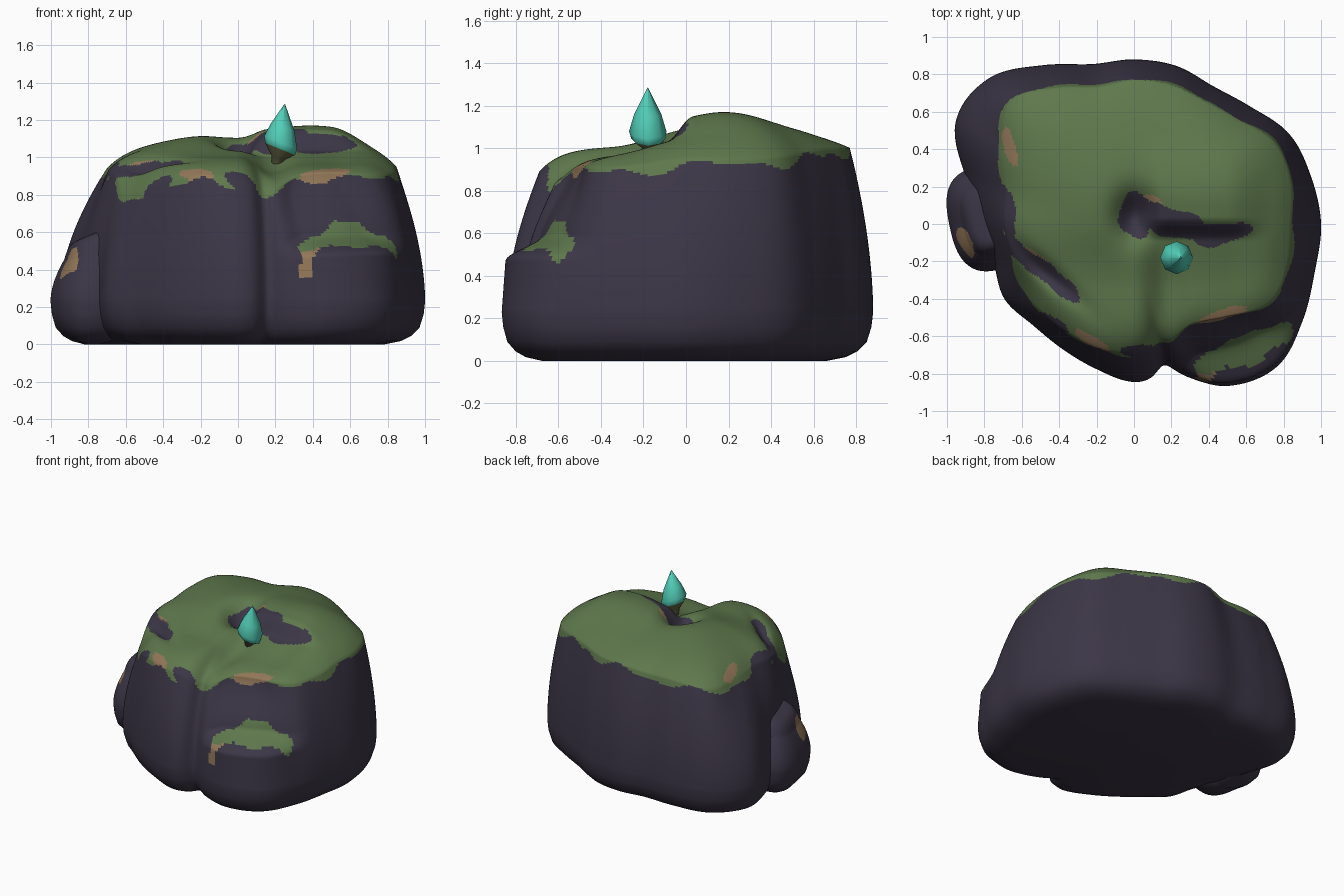
import bpy, bmesh, math
from math import sin, cos, pi, exp, hypot, atan2, radians

cube = bpy.data.objects.get("Cube")
if cube:
    bpy.data.objects.remove(cube, do_unlink=True)


def material(name, rgb):
    m = bpy.data.materials.new(name)
    m.use_nodes = True
    m.diffuse_color = (*rgb, 1)
    m.node_tree.nodes["Principled BSDF"].inputs["Base Color"].default_value = (*rgb, 1)
    return m


ROCK, MOSS, EARTH = range(3)
ground_mats = [material("dark stone", (0.045, 0.037, 0.062)),
               material("green moss", (0.112, 0.187, 0.073)),
               material("tan earth", (0.29, 0.187, 0.1))]
crystal_mats = [material("teal crystal", (0.085, 0.62, 0.48)),
                material("olive stem", (0.11, 0.11, 0.05))]


def cyclic(values):
    """Smooth closed curve through evenly spaced values, as a function of angle."""
    n = len(values)

    def at(angle):
        u = (angle / (2 * pi)) % 1 * n
        i, t = int(u) % n, u % 1
        a, b, c, d = (values[(i + k) % n] for k in (-1, 0, 1, 2))
        return b + t / 2 * (c - a + t * (2*a - 5*b + 4*c - d + t * (3*(b - c) + d - a)))
    return at


def smooth(lo, hi, v):
    t = min(1, max(0, (v - lo) / (hi - lo)))
    return t * t * (3 - 2 * t)


def oval(x, y, cx, cy, a, b, turn=0):
    """Normalised distance from a turned oval; under 1 is inside."""
    c, s = cos(radians(turn)), sin(radians(turn))
    dx, dy = x - cx, y - cy
    return hypot((dx * c + dy * s) / a, (dy * c - dx * s) / b)


def in_patches(x, y, patches):
    wob = 1 + 0.13 * sin(23 * x + 9 * y) + 0.1 * sin(31 * y - 17 * x)
    return any(oval(x, y, *p) < wob for p in patches)


def finish(bm, name, mats):
    bmesh.ops.recalc_face_normals(bm, faces=bm.faces)
    me = bpy.data.meshes.new(name)
    bm.to_mesh(me)
    bm.free()
    ob = bpy.data.objects.new(name, me)
    bpy.context.collection.objects.link(ob)
    for m in mats:
        me.materials.append(m)
    bpy.ops.object.select_all(action='DESELECT')
    ob.select_set(True)
    bpy.context.view_layer.objects.active = ob
    bpy.ops.object.shade_smooth_by_angle(angle=radians(62))


def skin(bm, rings):
    for lo, hi in zip(rings, rings[1:]):
        n = len(lo)
        for i in range(n):
            j = (i + 1) % n
            bm.faces.new((lo[i], lo[j], hi[j], hi[i]))
    bm.faces.new(rings[0][::-1])
    bm.faces.new(rings[-1])


def boulder(name, center, foot, shoulder, rise, lean, top, paint, segs, walls, caps):
    """Wall from foot outline up to shoulder outline, closed by a domed top."""
    cx, cy = center
    bm = bmesh.new()
    angles = [2 * pi * i / segs for i in range(segs)]
    rings = []
    for inset, z in ((0.22, 0), (0.13, 0.018), (0.075, 0.045), (0.03, 0.09), (0.008, 0.16)):
        rings.append([bm.verts.new((cx + (foot(a) - inset) * cos(a),
                                    cy + (foot(a) - inset) * sin(a), z)) for a in angles])
    for k in range(walls):
        t = k / walls
        ring = []
        for a in angles:
            r = foot(a) + (shoulder(a) - foot(a)) * lean(a, t)
            ring.append(bm.verts.new((cx + r * cos(a), cy + r * sin(a),
                                      0.23 + (rise(a) - 0.23) * t)))
        rings.append(ring)
    for k in range(caps):
        s = 1 - k / caps
        ring = []
        for a in angles:
            r = shoulder(a) * s
            x, y = cx + r * cos(a), cy + r * sin(a)
            z = rise(a) + (top(x, y) - rise(a)) * (1 - s ** 7)
            ring.append(bm.verts.new((x, y, z)))
        rings.append(ring)
    skin(bm, rings)
    for f in bm.faces:
        p = f.calc_center_median()
        f.material_index = paint(p.x, p.y, p.z) if p.z > 0.3 else ROCK
    finish(bm, name, ground_mats)


# Main rock: outlines every 15 degrees, counter-clockwise from +x
foot_curve = cyclic([1., .98, .96, .885, .85, .875, .88, .885, .98, 1.1, 1.1, .93,
                     .83, .78, .80, .765, .77, .80, .845, .83, 1., 1.08, 1.04, 1.])
rim_curve = cyclic([.84, .87, .87, .79, .76, .77, .77, .76, .84, .93, .81, .71,
                    .69, .67, .69, .68, .68, .69, .69, .66, .62, .70, .84, .85])
rim_height = cyclic([.95, .95, .96, .98, 1., 1., 1., .97, .97, .94, .94, .94,
                     .93, .89, .77, .84, .88, .9, .88, .83, .9, .92, .91, .92])


def cleft(a):
    return exp(-((a - radians(282)) / 0.07) ** 2)


def main_foot(a):
    return foot_curve(a) - 0.05 * cleft(a)


def main_rim(a):
    return rim_curve(a) - 0.04 * cleft(a)


def main_lean(a, t):
    # a broad step interrupts the wall at the front left
    d = math.degrees(a)
    step = smooth(284, 297, d) * smooth(336, 318, d)
    stepped = 0.15 * t + 0.5 * smooth(.36, .54, t) + 0.35 * smooth(.5, 1, t)
    return t ** 1.8 * (1 - step) + stepped * step


def hill(x, y, cx, cy, a, b, turn=0):
    return exp(-oval(x, y, cx, cy, a, b, turn) ** 2)


def plateau(x, y):
    z = 1.035 + 0.1 * hill(x, y, .42, .3, .5, .42) + 0.05 * hill(x, y, -.2, .12, .25, .3)
    z += 0.03 * hill(x, y, -.4, .4, .3, .3) - 0.035 * smooth(0, -.35, y)
    # raised ledge behind the crystal, hollow, valley and side crease
    ledge = smooth(.0, .15, x) * smooth(.75, .5, x)
    z += ledge * (0.05 * smooth(-.09, .03, y) * smooth(.5, .1, y) - 0.04 * smooth(.04, -.09, y))
    z -= 0.12 * hill(x, y, 0, .04, .1, .13)
    z -= 0.05 * hill(x, y, .19, -.4, .09, .35)
    return z - 0.06 * hill(x, y, -.5, -.24, .26, .05, -40)


BARE = [(0, .04, .09, .13), (.2, .01, .19, .08, -22), (.45, -.05, .15, .06, 8),
        (-.5, -.24, .27, .05, -40), (-.68, .08, .05, .16, 10), (-.43, -.53, .09, .035, -35),
        (.02, -.68, .12, .035)]
SOIL = [(.1, .12, .06, .03, -30), (-.665, .41, .03, .09, 15), (-.67, .71, .025, .06, -20),
        (-.62, -.4, .09, .03, -35), (-.22, -.63, .11, .028, -32), (.47, -.49, .14, .03, 15),
        (-.5, -.19, .12, .018, -40)]
STEP_MOSS = [(.6, -.67, .255, .085, 20)]
STEP_SOIL = [(.385, -.815, .05, .03, 20)]


def paint_main(x, y, z):
    a = atan2(y, x)
    edge = rim_height(a) - 0.03 + 0.018 * sin(9 * a) + 0.014 * sin(17 * a + 1) - 0.03 * cleft(a % (2 * pi))
    if z < 0.66:
        if z > 0.44 and in_patches(x, y, STEP_MOSS):
            return MOSS
        return EARTH if z > 0.36 and in_patches(x, y, STEP_SOIL) else ROCK
    if z < edge and hypot(x, y) > 0.9 * main_rim(a):
        return ROCK
    if in_patches(x, y, BARE):
        return ROCK
    return EARTH if in_patches(x, y, SOIL) else MOSS


boulder("main_rock", (0, 0), main_foot, main_rim, rim_height, main_lean, plateau,
        paint_main, segs=300, walls=60, caps=70)


# Smaller stone leaning on the side
def squircle(a, b, turn, p=2.7):
    def at(angle):
        t = angle - radians(turn)
        return (abs(cos(t) / a) ** p + abs(sin(t) / b) ** p) ** (-1 / p)
    return at


def paint_side(x, y, z):
    return EARTH if in_patches(x, y, [(-.895, -.1, .035, .09, 25)]) else ROCK


boulder("side_stone", (-.78, .03), squircle(.21, .28, 12), squircle(.14, .2, 12),
        lambda a: 0.48 + 0.03 * cos(a), lambda a, t: t ** 1.8,
        lambda x, y: 0.59 + 0.4 * (x + .78), paint_side, segs=120, walls=30, caps=24)

# Leaning crystal on a short stem: x, y, z, radius, tilt
bm = bmesh.new()
sides, rings = 8, []
for x, y, z, r, tilt in ((.2, -.16, .94, .02, 0), (.215, -.17, 1.0, .036, .3),
                         (.225, -.177, 1.045, .08, .4), (.228, -.18, 1.08, .088, .4),
                         (.238, -.18, 1.16, .064, .3), (.25, -.18, 1.285, .002, 0)):
    rings.append([bm.verts.new((x + r * cos(2 * pi * i / sides), y + r * sin(2 * pi * i / sides),
                                z - tilt * r * cos(2 * pi * i / sides))) for i in range(sides)])
skin(bm, rings)
for k, f in enumerate(bm.faces):
    f.material_index = 1 if k < 2 * sides else 0
finish(bm, "crystal", crystal_mats)
